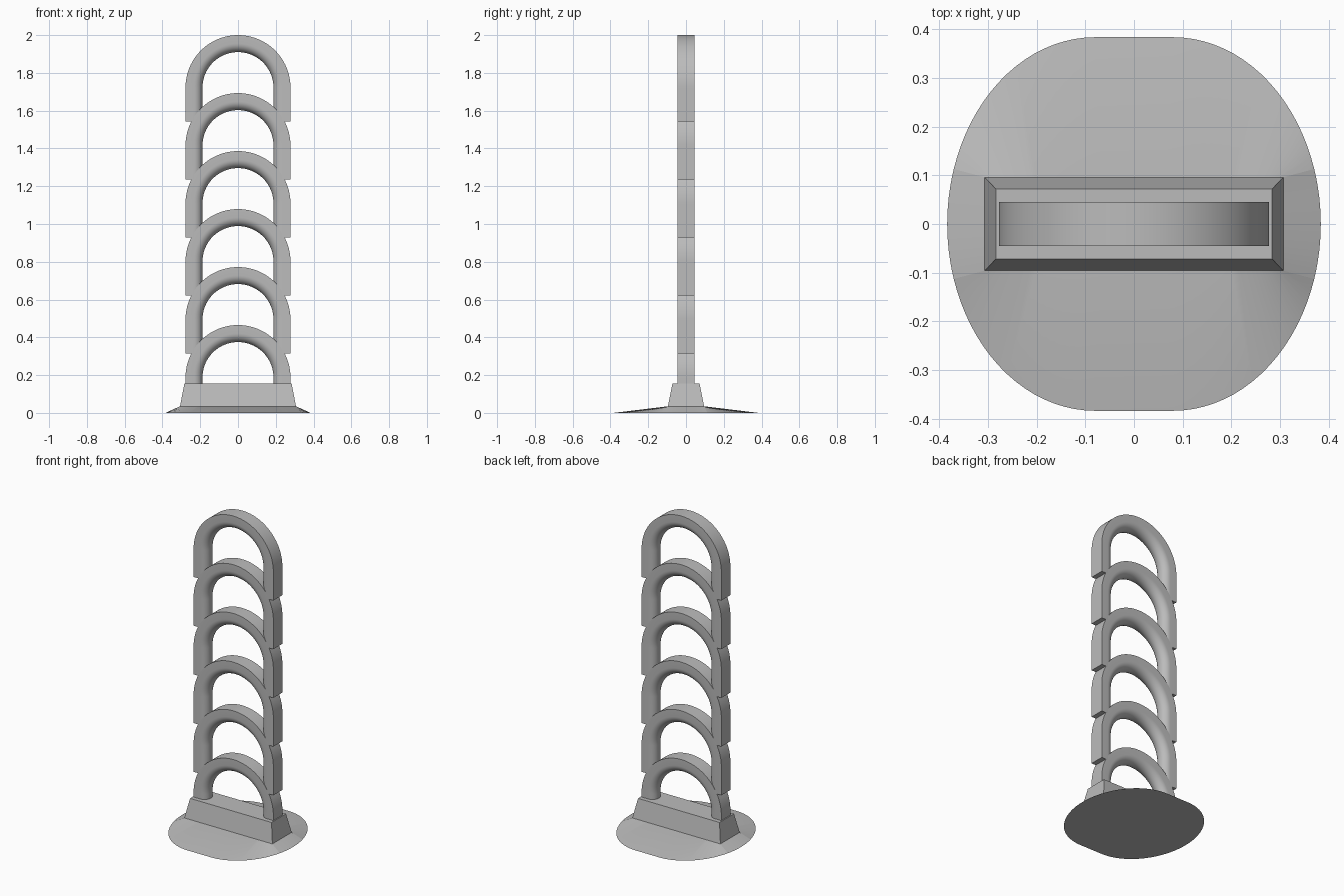
import bpy, bmesh
from math import sin, cos, pi, asin, radians

if "Cube" in bpy.data.objects:
    bpy.data.objects.remove(bpy.data.objects["Cube"])

grey = bpy.data.materials.new("plain grey")
grey.use_nodes = True
colour = (0.5, 0.5, 0.5, 1)
grey.diffuse_color = colour
grey.node_tree.nodes["Principled BSDF"].inputs["Base Color"].default_value = colour


def loft(name, rings, closed):
    """Skin a list of equal-length rings and cap both ends."""
    bm = bmesh.new()
    rows = [[bm.verts.new(p) for p in ring] for ring in rings]
    n = len(rows[0])
    for a, b in zip(rows, rows[1:]):
        for i in range(n):
            j = (i + 1) % n
            bm.faces.new((a[i], a[j], b[j], b[i]))
    if closed:
        bm.faces.new(rows[0])
        bm.faces.new(rows[-1])
    bmesh.ops.remove_doubles(bm, verts=bm.verts, dist=0.0001)
    bmesh.ops.recalc_face_normals(bm, faces=bm.faces)
    mesh = bpy.data.meshes.new(name)
    bm.to_mesh(mesh)
    bm.free()
    mesh.materials.append(grey)
    obj = bpy.data.objects.new(name, mesh)
    bpy.context.collection.objects.link(obj)
    bpy.ops.object.select_all(action="DESELECT")
    obj.select_set(True)
    bpy.context.view_layer.objects.active = obj
    bpy.ops.object.shade_smooth_by_angle(angle=radians(30))
    return obj


# Arches: square outer edge, half-round inner edge
R, HALF, LEG, STEP, COUNT = 0.278, 0.045, 0.18, 0.307, 6
ROUND = 16
profile = [(R, -HALF), (R, HALF)]
for k in range(ROUND + 1):
    a = pi / 2 - pi * k / ROUND
    profile.append((R - HALF - HALF * cos(a), HALF * sin(a)))


def arch(name, centre, leg):
    path = [(0, -leg)] + [(pi * k / 48, 0) for k in range(49)] + [(pi, -leg)]
    rings = [[(r * cos(t), y, centre + drop + r * sin(t)) for r, y in profile]
             for t, drop in path]
    return loft(name, rings, True)


for i in range(COUNT):
    centre = 2 - R - i * STEP
    arch(f"arch_{i + 1}", centre, LEG if i < COUNT - 1 else 0.1)

# Plinth: tapered block
def rectangle(x, y, z):
    return [(-x, -y, z), (x, -y, z), (x, y, z), (-x, y, z)]


FOOT_X, FOOT_Y, FOOT_Z = 0.307, 0.096, 0.035
loft("plinth", [rectangle(FOOT_X, FOOT_Y, FOOT_Z),
                rectangle(0.284, 0.072, 0.155)], True)

# Base skirt: rounded outline rising to the plinth, creased at its corners
FLAT, RX, RY = 0.08, 0.304, 0.384
CORNER_Y = 0.113
t0 = asin(CORNER_Y / RY)
corner_x = FLAT + RX * cos(t0)
angles = [t0 * k / 6 for k in range(6)]
angles += [t0 + (pi / 2 - t0) * k / 18 for k in range(19)]
quarter = [(FLAT + RX * cos(t), RY * sin(t)) for t in angles]
half = quarter + [(-x, y) for x, y in reversed(quarter)]
outline = half + [(-x, -y) for x, y in half[1:-1]]
outline.insert(len(half), (-half[0][0], 0)) if half[-1][1] > 0 else None


def clamp(v, limit):
    return max(-limit, min(limit, v))


lower = [(x, y, 0) for x, y in outline]
upper = [(clamp(x * FOOT_X / corner_x, FOOT_X),
          clamp(y * FOOT_Y / CORNER_Y, FOOT_Y), FOOT_Z) for x, y in outline]
skirt = loft("base_skirt", [lower, upper], True)
# Keep the shallow creases beside the plinth corners crisp
bpy.ops.object.shade_smooth_by_angle(angle=radians(9))
